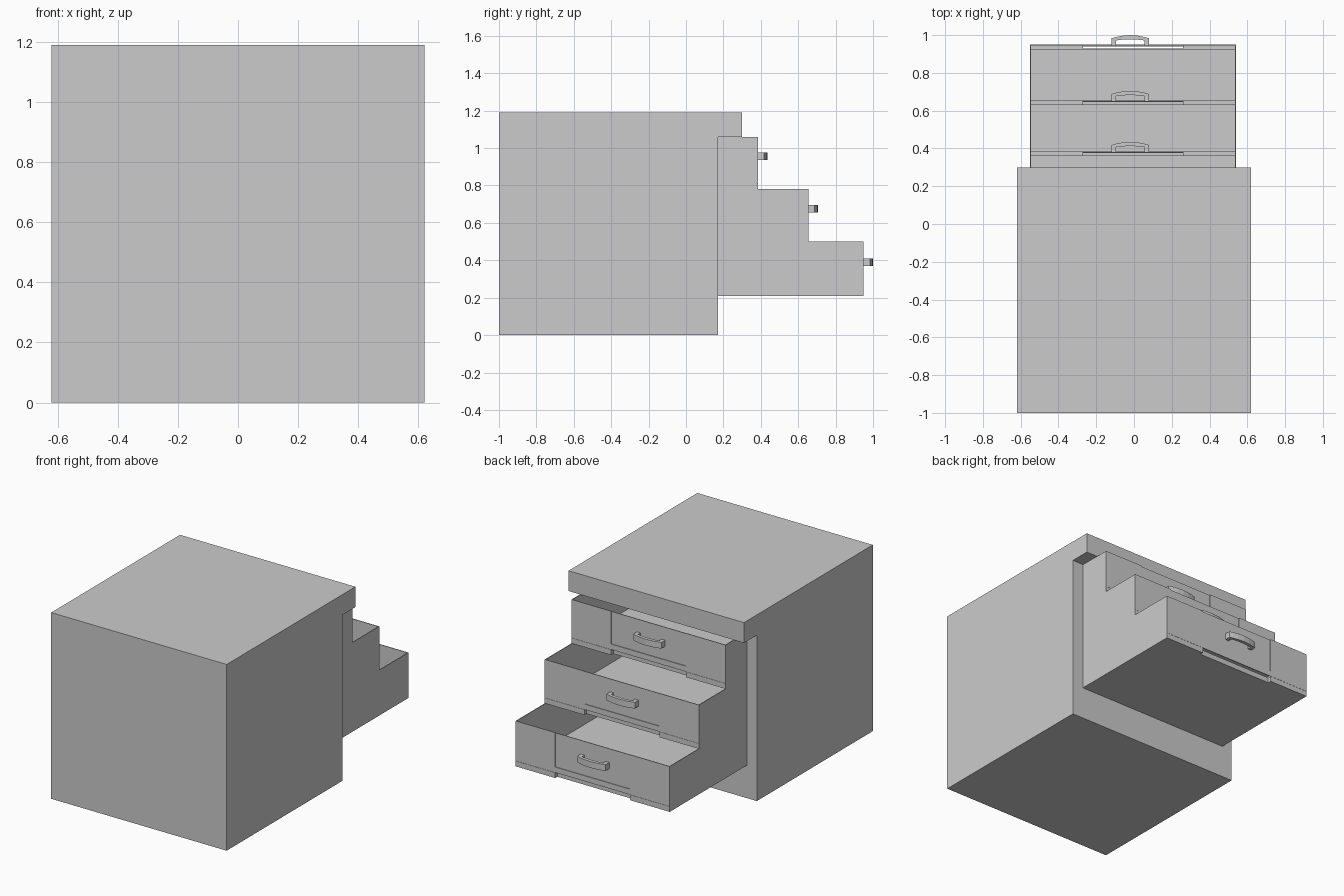
import bpy, bmesh

if "Cube" in bpy.data.objects:
    bpy.data.objects.remove(bpy.data.objects["Cube"])

T = 0.005            # thin drawer board
XL, XR = -0.55, 0.54  # drawer width
PL, PR = -0.27, 0.26  # centre panel width


def add_box(bm, x0, x1, y0, y1, z0, z1):
    v = bmesh.ops.create_cube(bm, size=1)["verts"]
    for p in v:
        p.co.x = x1 if p.co.x > 0 else x0
        p.co.y = y1 if p.co.y > 0 else y0
        p.co.z = z1 if p.co.z > 0 else z0


def add_prism(bm, points, offset):
    face = bm.faces.new([bm.verts.new(p) for p in points])
    geom = bmesh.ops.extrude_face_region(bm, geom=[face])["geom"]
    moved = [g for g in geom if isinstance(g, bmesh.types.BMVert)]
    bmesh.ops.translate(bm, verts=moved, vec=offset)


def finish(bm, name):
    bmesh.ops.recalc_face_normals(bm, faces=bm.faces[:])
    me = bpy.data.meshes.new(name)
    bm.to_mesh(me)
    bm.free()
    ob = bpy.data.objects.new(name, me)
    bpy.context.collection.objects.link(ob)
    return ob


# Cabinet body with overhanging top
bm = bmesh.new()
outline = [(-1, 0), (0.17, 0), (0.17, 1.06), (0.3, 1.06), (0.3, 1.19), (-1, 1.19)]
add_prism(bm, [(-0.62, y, z) for y, z in outline], (1.24, 0, 0))
cabinet = finish(bm, "cabinet_body")

# Opening for the drawers
bm = bmesh.new()
add_box(bm, XL - 0.002, XR + 0.002, -0.93, 0.25, 0.208, 1.055)
cutter = finish(bm, "opening_cutter")
cutter.hide_render = True
cutter.hide_viewport = False
cutter.display_type = 'WIRE'
mod = cabinet.modifiers.new("opening", 'BOOLEAN')
mod.object = cutter
mod.operation = 'DIFFERENCE'
mod.solver = 'EXACT'
bpy.context.view_layer.objects.active = cabinet
bpy.ops.object.modifier_apply(modifier=mod.name)
bpy.data.objects.remove(cutter)


def drawer(name, z0, z1, front):
    back = front - 1.1 if front > 0.6 else -0.9
    back = max(back, -0.9)
    # Open tray: floor, sides and back
    bm = bmesh.new()
    add_box(bm, XL, XR, back, front - 0.025, z0, z0 + T)
    add_box(bm, XL, XL + T, back, front - T, z0, z1)
    add_box(bm, XR - T, XR, back, front - T, z0, z1)
    add_box(bm, XL + T, XR - T, back, back + T, z0 + T, z1)
    finish(bm, name + "_tray")

    # Front board with a recess for the centre panel
    bm = bmesh.new()
    u = [(XL, z0 + 0.035), (XR, z0 + 0.035), (XR, z1), (PR, z1),
         (PR, z0 + 0.07), (PL, z0 + 0.07), (PL, z1), (XL, z1)]
    add_prism(bm, [(x, front, z) for x, z in u], (0, -T, 0))
    finish(bm, name + "_front")

    # Bottom rail, notched in the middle
    bm = bmesh.new()
    rail = [(XL, front), (PL, front), (PL, front - 0.022), (PR, front - 0.022),
            (PR, front), (XR, front), (XR, front - 0.025), (XL, front - 0.025)]
    add_prism(bm, [(x, y, z0) for x, y in rail], (0, 0, 0.034))
    finish(bm, name + "_rail")

    # Recessed centre panel
    bm = bmesh.new()
    add_box(bm, PL - 0.003, PR + 0.003, front - 0.009, front - 0.004, z0 + 0.065, z1 - 0.003)
    finish(bm, name + "_centre_panel")

    # Bowed handle
    bm = bmesh.new()
    half = [(0.1, -0.006), (0.1, 0.033), (0.075, 0.04), (0.04, 0.047), (0, 0.05)]
    outer = half + [(-x, y) for x, y in half[-2::-1]]
    inner = [(-0.075, -0.006), (-0.075, 0.022), (-0.04, 0.026), (0, 0.028),
             (0.04, 0.026), (0.075, 0.022), (0.075, -0.006)]
    zc = (z0 + z1) / 2 + 0.035
    add_prism(bm, [(x - 0.02, front + y, zc - 0.02) for x, y in outer + inner], (0, 0, 0.04))
    finish(bm, name + "_handle")


# Three drawers pulled out in steps
drawer("bottom_drawer", 0.21, 0.50, 0.95)
drawer("middle_drawer", 0.50, 0.78, 0.655)
drawer("top_drawer", 0.78, 1.06, 0.385)
